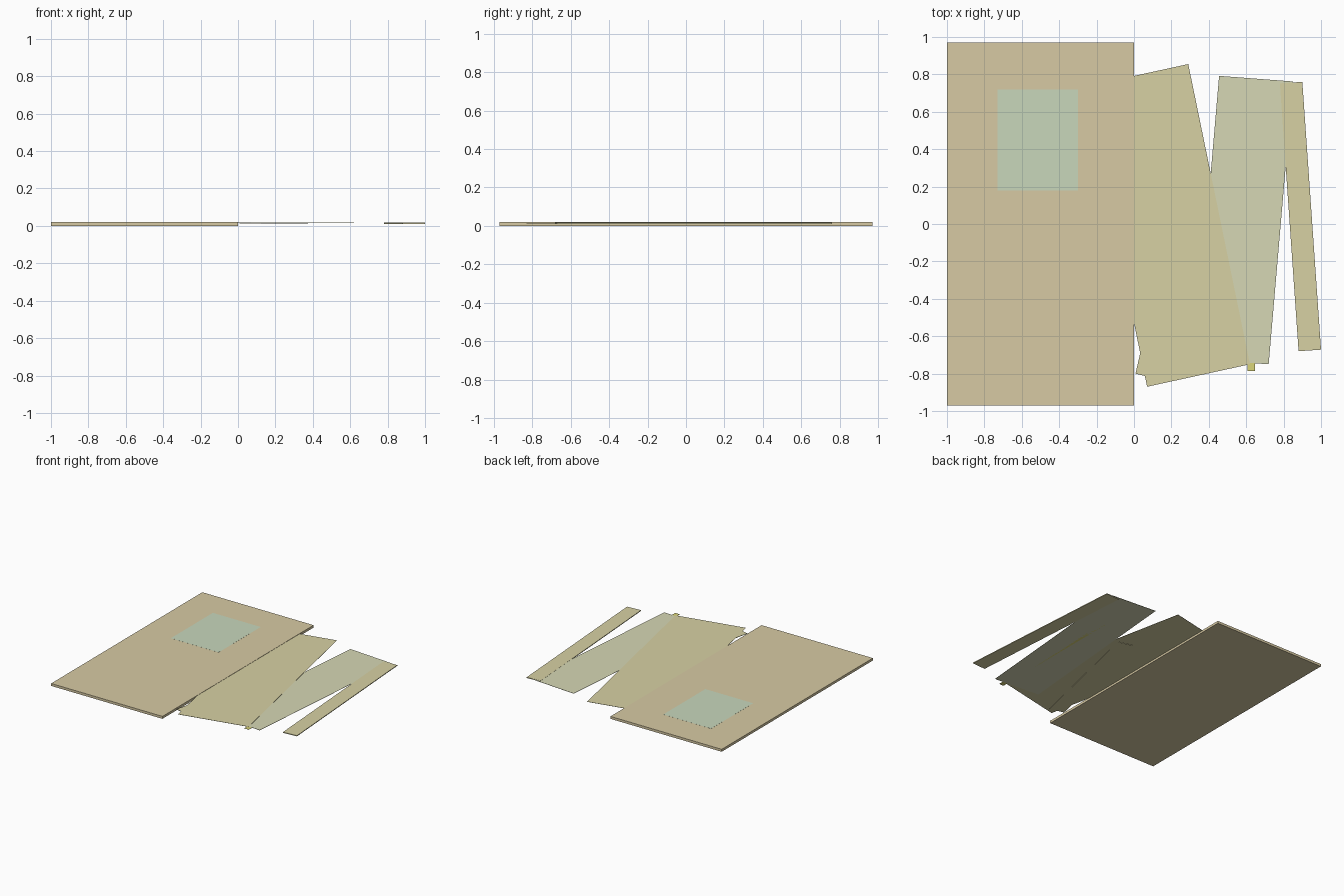
import bpy, bmesh

if "Cube" in bpy.data.objects:
    bpy.data.objects.remove(bpy.data.objects["Cube"])

def material(name, rgb):
    m = bpy.data.materials.new(name)
    m.diffuse_color = (*rgb, 1)
    m.use_nodes = True
    m.node_tree.nodes["Principled BSDF"].inputs["Base Color"].default_value = m.diffuse_color
    return m

tan = material("tan_card", (0.68, 0.59, 0.37))
cream = material("cream_paper", (0.68, 0.64, 0.37))
pale = material("pale_paper", (0.67, 0.68, 0.46))
mint = material("mint_label", (0.58, 0.68, 0.50))
yellow = material("yellow_ribbon", (0.70, 0.66, 0.19))

def sheet(name, outline, z0, z1, mat):
    """Flat prism from a counter-clockwise outline."""
    bm = bmesh.new()
    face = bm.faces.new([bm.verts.new((x, y, z0)) for x, y in outline])
    top = bmesh.ops.extrude_face_region(bm, geom=[face])["geom"]
    for v in top:
        if isinstance(v, bmesh.types.BMVert):
            v.co.z = z1
    bmesh.ops.recalc_face_normals(bm, faces=bm.faces)
    me = bpy.data.meshes.new(name)
    bm.to_mesh(me)
    bm.free()
    me.materials.append(mat)
    ob = bpy.data.objects.new(name, me)
    bpy.context.collection.objects.link(ob)
    return ob

def rect(x0, x1, y0, y1):
    return [(x0, y0), (x1, y0), (x1, y1), (x0, y1)]

# Folder with its label
sheet("folder", rect(-1, 0, -0.97, 0.97), 0, 0.02, tan)
sheet("folder_label", rect(-0.73, -0.30, 0.18, 0.72), 0.0195, 0.0205, mint)

# Loose sheets sliding out of the folder
sheet("upper_sheet", [(0.07, -0.87), (0.62, -0.75), (0.29, 0.855), (-0.26, 0.735)],
      0.0165, 0.018, cream)
sheet("middle_sheet", [(0.325, -0.72), (0.72, -0.75), (0.85, 0.762), (0.455, 0.792)],
      0.0145, 0.0162, pale)

# Narrow strips
sheet("outer_strip", [(0.88, -0.68), (1.0, -0.672), (0.9, 0.76), (0.78, 0.752)],
      0.011, 0.017, cream)
sheet("hidden_strip", [(0.008, -0.80), (0.124, -0.829), (0.374, 0.26), (0.258, 0.289)],
      0.0135, 0.0162, cream)
sheet("ribbon", rect(0.607, 0.648, -0.787, 0.752), 0.0145, 0.016, yellow)
